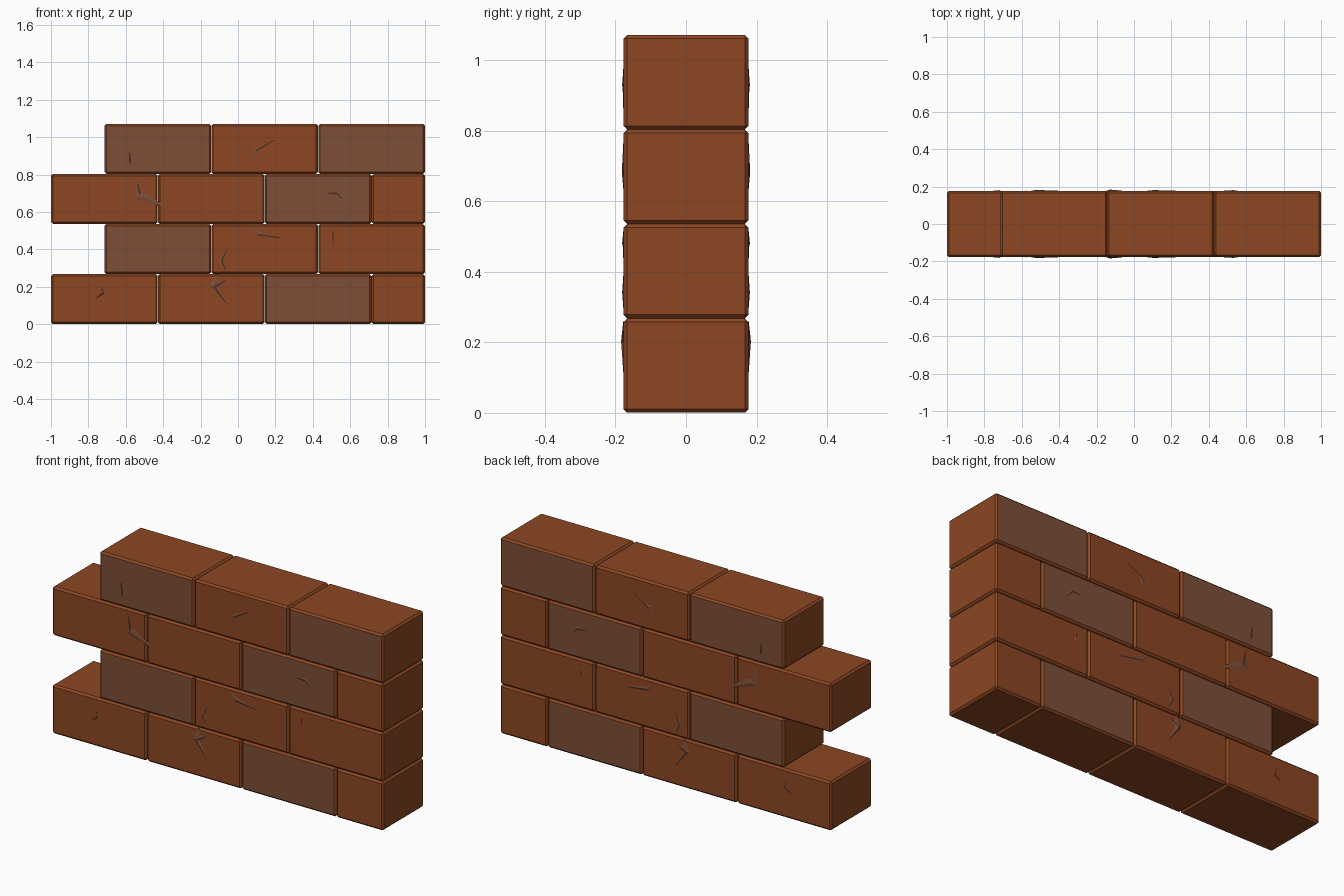
import bpy, bmesh

if "Cube" in bpy.data.objects:
    bpy.data.objects.remove(bpy.data.objects["Cube"])

L, H, D = 4 / 7, 0.2678, 0.354      # brick length, course height, wall depth
GAP, BEVEL = 0.001, 0.010


def material(name, rgb):
    m = bpy.data.materials.new(name)
    m.diffuse_color = (*rgb, 1)
    m.use_nodes = True
    m.node_tree.nodes["Principled BSDF"].inputs["Base Color"].default_value = m.diffuse_color
    return m


brick_mat = material("brick orange brown", (0.262, 0.062, 0.016))
worn_mat = material("worn brick brown", (0.208, 0.078, 0.039))


def finish(bm, name):
    me = bpy.data.meshes.new(name)
    bm.to_mesh(me)
    bm.free()
    me.materials.append(brick_mat)
    me.materials.append(worn_mat)
    ob = bpy.data.objects.new(name, me)
    bpy.context.collection.objects.link(ob)
    return ob


def brick(name, x0, x1, z0, worn):
    """Chamfered block; worn bricks have dull front and back faces."""
    bm = bmesh.new()
    bmesh.ops.create_cube(bm, size=1)
    for v in bm.verts:
        v.co.x = (x0 + x1) / 2 + v.co.x * (x1 - x0 - GAP)
        v.co.y *= D
        v.co.z = z0 + H / 2 + v.co.z * (H - GAP)
    bmesh.ops.bevel(bm, geom=bm.edges[:], offset=BEVEL, segments=1,
                    profile=0.5, affect='EDGES')
    bm.normal_update()
    for f in bm.faces:
        if worn and abs(f.normal.y) > 0.9:
            f.material_index = 1
    finish(bm, name)


# Four courses in running bond, with the left end stepped
worn_bricks = {(0, 2), (1, 0), (2, 2), (3, 0), (3, 2)}
for row in range(4):
    start = -1 if row % 2 == 0 else -1 + L / 2
    i = 0
    while start + i * L < 0.99:
        x0 = start + i * L
        brick(f"brick_{row}_{i}", x0, min(x0 + L, 1), row * H,
              (row, i) in worn_bricks)
        i += 1


def crack(name, height, pts):
    """Low faceted chip: outline (tip, outer, tip, inner, ...) fanned to a peak,
    made on the front and mirrored to the back."""
    bm = bmesh.new()
    face_y = D / 2 - 0.0005
    for side in (-1, 1):
        ring = [bm.verts.new((x, side * face_y, z)) for x, z in pts]
        peak = (ring[1].co + ring[3].co) / 2
        peak.y = side * (D / 2 + height)
        top = bm.verts.new(peak)
        for a, b in zip(ring, ring[1:] + ring[:1]):
            f = bm.faces.new((a, b, top))
            f.normal_update()
            if f.normal.y * side < 0:
                f.normal_flip()
            f.material_index = 1
    finish(bm, name)


# Surface cracks, x and z
crack("crack_low_left", 0.004,
      [(-.765, .135), (-.728, .165), (-.733, .214), (-.712, .165)])
crack("crack_low_middle", 0.007,
      [(-.112, .273), (-.150, .208), (-.053, .096), (-.105, .198),
       (-.058, .238), (-.100, .226)])
crack("crack_joint", 0.004,
      [(-.055, .41), (-.098, .342), (-.062, .28), (-.076, .34)])
crack("crack_second_middle", 0.004,
      [(.056, .53), (.104, .468), (.267, .455), (.118, .494)])
crack("crack_second_right", 0.002,
      [(.508, .525), (.503, .47), (.510, .40), (.513, .47)])
crack("crack_third_left", 0.005,
      [(-.545, .79), (-.556, .668), (-.370, .62), (-.49, .70), (-.525, .705)])
crack("crack_third_right", 0.004,
      [(.462, .70), (.535, .711), (.563, .662), (.525, .69)])
crack("crack_top_middle", 0.004,
      [(.086, .875), (.082, .936), (.212, .994), (.112, .925)])
crack("crack_top_left", 0.002,
      [(-.582, .95), (-.581, .88), (-.574, .845), (-.574, .88)])
